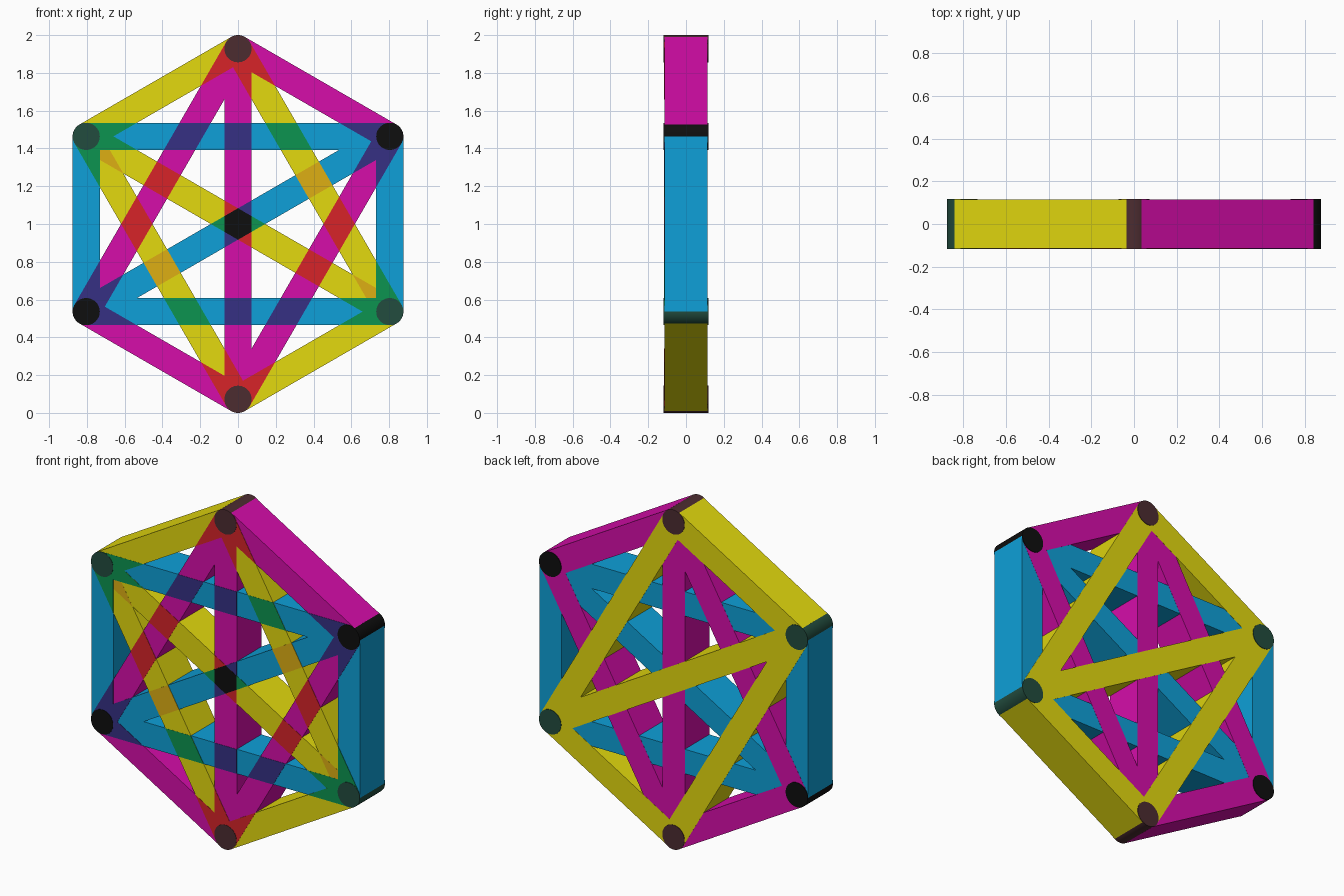
import bpy, bmesh, math
from mathutils import Vector

if "Cube" in bpy.data.objects:
    bpy.data.objects.remove(bpy.data.objects["Cube"])

R, W = 0.928, 0.072          # node ring radius, half bar width / node radius
NODES = [Vector((R * math.sin(math.radians(60 * i)), 1 + R * math.cos(math.radians(60 * i))))
         for i in range(6)]  # clockwise from the top, as (x, z)


def material(name, rgb):
    m = bpy.data.materials.new(name)
    lin = [((c / 255 + 0.055) / 1.055) ** 2.4 if c > 10 else c / 255 / 12.92 for c in rgb]
    m.diffuse_color = (*lin, 1)
    m.use_nodes = True
    m.node_tree.nodes["Principled BSDF"].inputs["Base Color"].default_value = m.diffuse_color
    return m


MATS = {n: material(n, c) for n, c in {
    "yellow": (228, 218, 14), "magenta": (214, 13, 170), "blue": (14, 160, 216),
    "red": (215, 36, 40), "green": (12, 148, 80), "indigo": (54, 48, 132),
    "orange": (222, 175, 20), "black": (14, 14, 14),
    "brown": (76, 44, 48), "dark_green": (34, 76, 62)}.items()}


def prism(name, outline, y0, y1, mat):
    """Extrude an (x, z) outline from y0 to y1."""
    bm = bmesh.new()
    face = bm.faces.new([bm.verts.new((p[0], y0, p[1])) for p in outline])
    ext = bmesh.ops.extrude_face_region(bm, geom=[face])
    verts = [v for v in ext["geom"] if isinstance(v, bmesh.types.BMVert)]
    bmesh.ops.translate(bm, verts=verts, vec=(0, y1 - y0, 0))
    bmesh.ops.recalc_face_normals(bm, faces=bm.faces)
    me = bpy.data.meshes.new(name)
    bm.to_mesh(me)
    bm.free()
    me.materials.append(MATS[mat])
    ob = bpy.data.objects.new(name, me)
    bpy.context.collection.objects.link(ob)
    return ob


def strip(a, b):
    """Counter-clockwise rectangle around the line between two nodes."""
    d = (b - a).normalized()
    n = Vector((-d.y, d.x)) * W
    return [a - n, b - n, b + n, a + n]


def clip(poly, cutter):
    """Intersection of two convex counter-clockwise polygons."""
    for i, a in enumerate(cutter):
        e = cutter[(i + 1) % len(cutter)] - a
        side = lambda p: e.x * (p.y - a.y) - e.y * (p.x - a.x)
        out = []
        for j, p in enumerate(poly):
            q = poly[(j + 1) % len(poly)]
            sp, sq = side(p), side(q)
            if sp >= 0:
                out.append(p)
            if sp * sq < 0:
                out.append(p.lerp(q, sp / (sp - sq)))
        poly = out
    # drop near-duplicate corners
    return [p for i, p in enumerate(poly) if (p - poly[i - 1]).length > 1e-4]


# Bars between every pair of nodes, in three colours
GROUPS = {"yellow": [(5, 0), (2, 3), (5, 2), (0, 2), (5, 3)],
          "magenta": [(0, 1), (3, 4), (0, 3), (0, 4), (1, 3)],
          "blue": [(1, 2), (4, 5), (1, 4), (1, 5), (2, 4)]}
HALF = {"yellow": 0.115, "magenta": 0.1144, "blue": 0.1138}
bars = []
for colour, pairs in GROUPS.items():
    for k, (i, j) in enumerate(pairs):
        s = strip(NODES[i], NODES[j])
        prism(f"{colour}_bar_{k + 1}", s, -HALF[colour], HALF[colour], colour)
        bars.append((colour, (i, j), s))

# Thin mixed-colour patches on the front where bars cross
MIX = {("yellow", "magenta"): ("red", 0.1162), ("yellow", "blue"): ("green", 0.1158),
       ("magenta", "blue"): ("indigo", 0.1160), ("yellow", "yellow"): ("orange", 0.1155)}
for i, (ca, pa, sa) in enumerate(bars):
    for cb, pb, sb in bars[i + 1:]:
        if (ca, cb) not in MIX:
            continue
        area = clip(sa, sb)
        if len(area) < 3:
            continue
        mat, y = MIX[ca, cb]
        if pa in ((0, 2), (5, 3)) and pb == (1, 4):
            mat = "orange"
        prism(f"{mat}_overlap", area, -y, -0.113, mat)

# Black hexagon where the three long bars meet
hexa = [(W / math.cos(math.pi / 6) * math.sin(k * math.pi / 3),
         1 + W / math.cos(math.pi / 6) * math.cos(k * math.pi / 3)) for k in range(6)]
prism("centre_hexagon", hexa, -0.117, -0.113, "black")

# Round corner nodes
for i, c in enumerate(NODES):
    ring = [(c.x + W * math.cos(k * math.pi / 20), c.y + W * math.sin(k * math.pi / 20))
            for k in range(40)]
    ob = prism(f"corner_node_{i + 1}", ring, -0.118, 0.118, ("brown", "black", "dark_green")[i % 3])
    bpy.ops.object.select_all(action='DESELECT')
    ob.select_set(True)
    bpy.context.view_layer.objects.active = ob
    bpy.ops.object.shade_smooth_by_angle()
